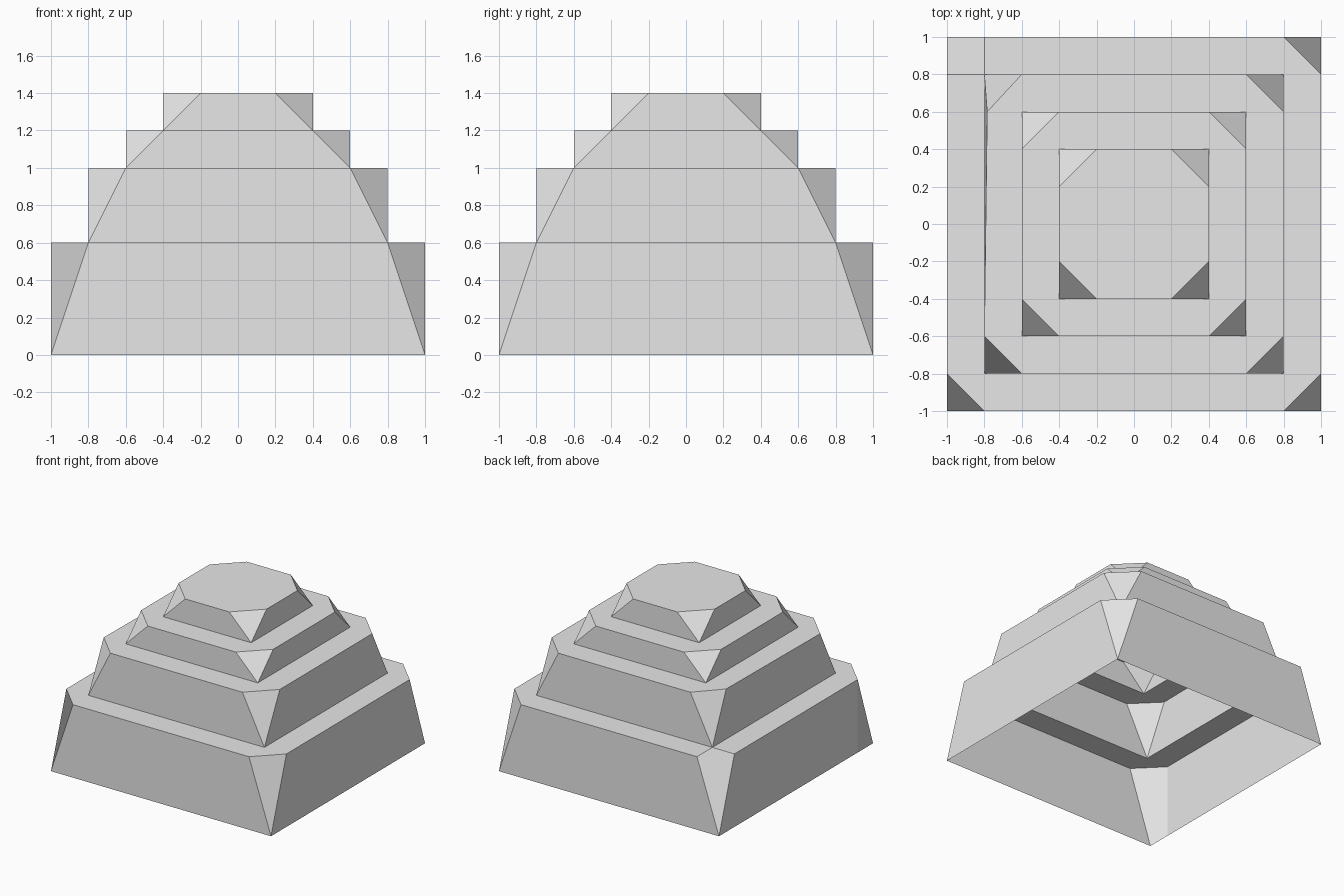
import bpy
import bmesh

cube = bpy.data.objects.get("Cube")
if cube:
    bpy.data.objects.remove(cube, do_unlink=True)

# Stone colour
stone = bpy.data.materials.new("grey_stone")
stone.use_nodes = True
GREY = (0.8, 0.8, 0.8, 1.0)
stone.diffuse_color = GREY
stone.node_tree.nodes["Principled BSDF"].inputs["Base Color"].default_value = GREY

CUT = 0.2                                   # corner cut, also the ledge width
HALF = [1.0, 0.8, 0.6, 0.4]                 # half width of each tier
LEVEL = [0.0, 0.6, 1.0, 1.2, 1.4]           # heights between tiers
CORNERS = [(-1, -1), (1, -1), (1, 1), (-1, 1)]

bm = bmesh.new()


def ring_square(h, z):
    return [bm.verts.new((sx * h, sy * h, z)) for sx, sy in CORNERS]


def ring_octagon(h, z):
    """Pairs of points per corner, counter-clockwise: arriving, leaving."""
    pairs = []
    for sx, sy in CORNERS:
        on_y = bm.verts.new((sx * (h - CUT), sy * h, z))
        on_x = bm.verts.new((sx * h, sy * (h - CUT), z))
        pairs.append((on_x, on_y) if sx * sy > 0 else (on_y, on_x))
    return pairs


base = ring_square(HALF[0], LEVEL[0])
for tier, h in enumerate(HALF):
    top = ring_octagon(h, LEVEL[tier + 1])
    last = tier == len(HALF) - 1
    if tier == 1:
        top[3][1].co.x += 0.015             # slightly worn corner
    inner = None if last else ring_square(HALF[tier + 1], LEVEL[tier + 1])
    foot = None
    if tier == 0:                           # extra foot point by the front right corner
        foot = bm.verts.new((-h, CUT - h, LEVEL[0]))

    for i in range(4):
        j = (i + 1) % 4
        arrive, leave = top[i]
        # Upright wall between two corners
        end = foot if foot and i == 3 else base[j]
        bm.faces.new((base[i], end, top[j][0], leave))
        # Sloped corner facet and the ledge above it
        if foot and i == 0:
            bm.faces.new((base[i], leave, arrive, foot))
        elif foot and i == 3:
            bm.faces.new((base[i], leave, inner[i], arrive))
        else:
            bm.faces.new((base[i], leave, arrive))
        if inner:
            bm.faces.new((leave, top[j][0], inner[j], inner[i]))
            if not (foot and i == 3):
                bm.faces.new((arrive, leave, inner[i]))
    if last:
        bm.faces.new([v for pair in top for v in pair])
    base = inner

# Hollow stepped mound, open underneath
mesh = bpy.data.meshes.new("stepped_mound")
bm.normal_update()
bm.to_mesh(mesh)
bm.free()
mesh.materials.append(stone)
mound = bpy.data.objects.new("stepped_mound", mesh)
bpy.context.collection.objects.link(mound)
